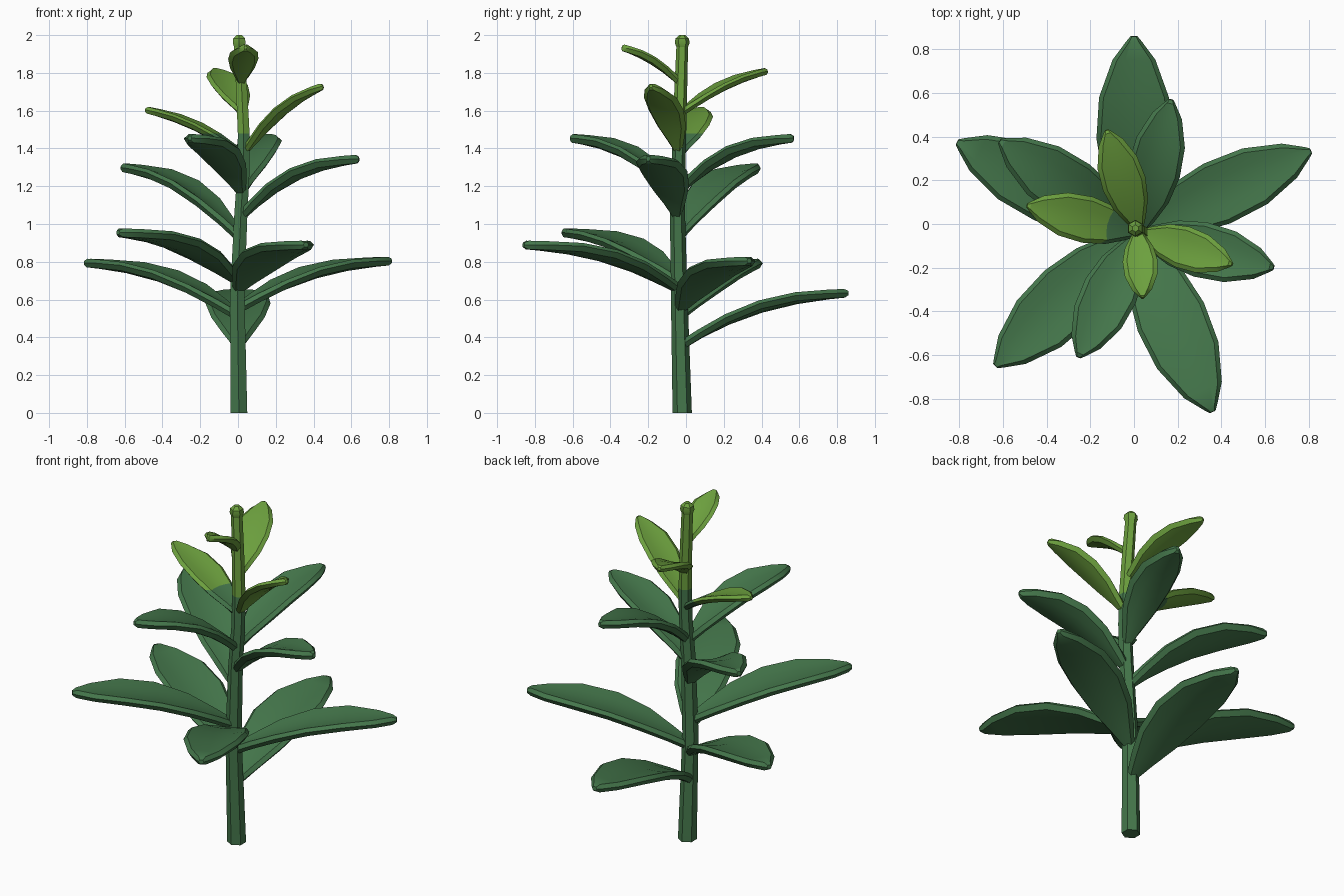
import bpy, bmesh, math
from mathutils import Vector

cube = bpy.data.objects.get("Cube")
if cube:
    bpy.data.objects.remove(cube, do_unlink=True)


def make_material(name, colour):
    mat = bpy.data.materials.new(name)
    mat.use_nodes = True
    mat.diffuse_color = colour
    mat.node_tree.nodes["Principled BSDF"].inputs["Base Color"].default_value = colour
    return mat


DARK = make_material("deep green", (0.058, 0.182, 0.070, 1))
LIGHT = make_material("young green", (0.150, 0.350, 0.048, 1))
SPLIT_Z = 1.48  # height where the growth turns young


def loft(bm, rings):
    """Skin a list of equal closed rings and cap both ends."""
    loops = [[bm.verts.new(p) for p in ring] for ring in rings]
    n = len(loops[0])
    for a, b in zip(loops, loops[1:]):
        for i in range(n):
            j = (i + 1) % n
            bm.faces.new((a[i], a[j], b[j], b[i]))
    bm.faces.new(loops[0][::-1])
    bm.faces.new(loops[-1])
    bmesh.ops.recalc_face_normals(bm, faces=bm.faces[:])


def finish(name, bm, materials, angle=28):
    """Turn a bmesh into an object, coloured by height if it has two materials."""
    if len(materials) == 2:
        for f in bm.faces:
            f.material_index = int(f.calc_center_median().z > SPLIT_Z)
    mesh = bpy.data.meshes.new(name)
    bm.to_mesh(mesh)
    bm.free()
    for m in materials:
        mesh.materials.append(m)
    mesh.shade_smooth()
    mesh.set_sharp_from_angle(angle=math.radians(angle))
    obj = bpy.data.objects.new(name, mesh)
    bpy.context.collection.objects.link(obj)


# Stem path: x, y, z, radius
STEM = [
    (0.005, -0.020, 0.00, 0.051),
    (-0.004, -0.036, 0.62, 0.044),
    (0.015, -0.045, 1.05, 0.040),
    (0.030, -0.040, 1.30, 0.037),
    (0.030, -0.035, SPLIT_Z, 0.036),
    (0.020, -0.028, 1.70, 0.034),
    (0.006, -0.020, 1.94, 0.031),
]
# Bud rings on top: z, radius
BUD = [(1.935, 0.030), (1.958, 0.039), (1.982, 0.036), (2.0, 0.016)]


def hex_ring(x, y, z, r):
    return [Vector((x + r * math.sin(k * math.pi / 3),
                    y - r * math.cos(k * math.pi / 3), z)) for k in range(6)]


def stem_point(z):
    for a, b in zip(STEM, STEM[1:]):
        if z <= b[2]:
            t = (z - a[2]) / (b[2] - a[2])
            return Vector(a[:3]).lerp(Vector(b[:3]), t)
    return Vector(STEM[-1][:3])


bm = bmesh.new()
loft(bm, [hex_ring(*s) for s in STEM])
finish("stem", bm, [DARK, LIGHT])

bm = bmesh.new()
loft(bm, [hex_ring(0.006, -0.02, z, r) for z, r in BUD])
finish("top_bud", bm, [LIGHT])

# Leaf outline: position along the leaf, share of the half width, share of the thickness
OUTLINE = [(0, 0.16, 1), (0.12, 0.48, 1), (0.28, 0.82, 1), (0.48, 1.0, 1),
           (0.69, 0.93, 1), (0.88, 0.57, 1), (0.975, 0.20, 1), (1.0, 0.09, 0.5)]


def make_leaf(name, base_z, tip, half_width, thick, cup, bow, power, materials):
    """Thick cupped blade arching from the stem out to its tip."""
    start = stem_point(base_z)
    run = Vector((tip[0] - start.x, tip[1] - start.y, 0))
    rise = tip[2] - base_z
    side = Vector((-run.y, run.x, 0)).normalized()
    rings = []
    for s, share, depth in OUTLINE:
        height = (1 - bow) * s + bow * (1 - (1 - s) ** power)
        slope = (1 - bow) + bow * power * (1 - s) ** (power - 1)
        centre = start + run * s + Vector((0, 0, rise * height))
        tangent = (run + Vector((0, 0, rise * slope))).normalized()
        normal = tangent.cross(side)
        w = half_width * share
        inner = w - min(0.02, 0.4 * w)

        def point(u, h):
            lift = cup * (u / half_width) ** 2
            return centre + side * u + normal * (lift + h)

        half = thick / 2 * depth
        across = [-inner, -inner * 0.5, 0, inner * 0.5, inner]
        rings.append([point(u, half) for u in across] + [point(w, 0)]
                     + [point(u, -half) for u in reversed(across)] + [point(-w, 0)])
    bm = bmesh.new()
    loft(bm, rings)
    if len(materials) == 2:  # clean colour break across the blade
        bmesh.ops.bisect_plane(bm, geom=bm.verts[:] + bm.edges[:] + bm.faces[:],
                               plane_co=(0, 0, SPLIT_Z), plane_no=(0, 0, 1))
    finish(name, bm, materials)


# Leaves: name, base height, tip, half width
OLD_LEAVES = [
    ("lower_back_leaf", 0.355, (0.0, 0.86, 0.635), 0.172),
    ("lower_right_leaf", 0.515, (-0.81, 0.375, 0.795), 0.160),
    ("lower_left_leaf", 0.55, (0.81, 0.335, 0.805), 0.150),
    ("lower_front_leaf", 0.655, (0.36, -0.86, 0.89), 0.165),
    ("middle_front_right_leaf", 0.70, (-0.635, -0.65, 0.955), 0.158),
    ("middle_back_right_leaf", 0.93, (-0.615, 0.38, 1.30), 0.142),
    ("middle_left_leaf", 1.04, (0.64, -0.20, 1.345), 0.128),
    ("upper_front_leaf", 1.165, (-0.255, -0.61, 1.455), 0.128),
    ("upper_back_leaf", 1.175, (0.17, 0.57, 1.455), 0.122),
]
YOUNG_LEAVES = [
    ("young_right_leaf", 1.365, (-0.49, 0.085, 1.605), 0.108),
    ("young_left_leaf", 1.38, (0.45, -0.185, 1.73), 0.098),
    ("young_back_leaf", 1.585, (-0.125, 0.43, 1.81), 0.102),
    ("young_front_leaf", 1.745, (0.04, -0.34, 1.935), 0.080),
]
for name, z, tip, hw in OLD_LEAVES:
    make_leaf(name, z, tip, hw, 0.046, 0.027, 0.7, 2.5, [DARK])
for name, z, tip, hw in YOUNG_LEAVES:
    mats = [DARK, LIGHT] if name == "young_right_leaf" else [LIGHT]
    make_leaf(name, z, tip, hw, 0.036, 0.016, 0.5, 2, mats)
